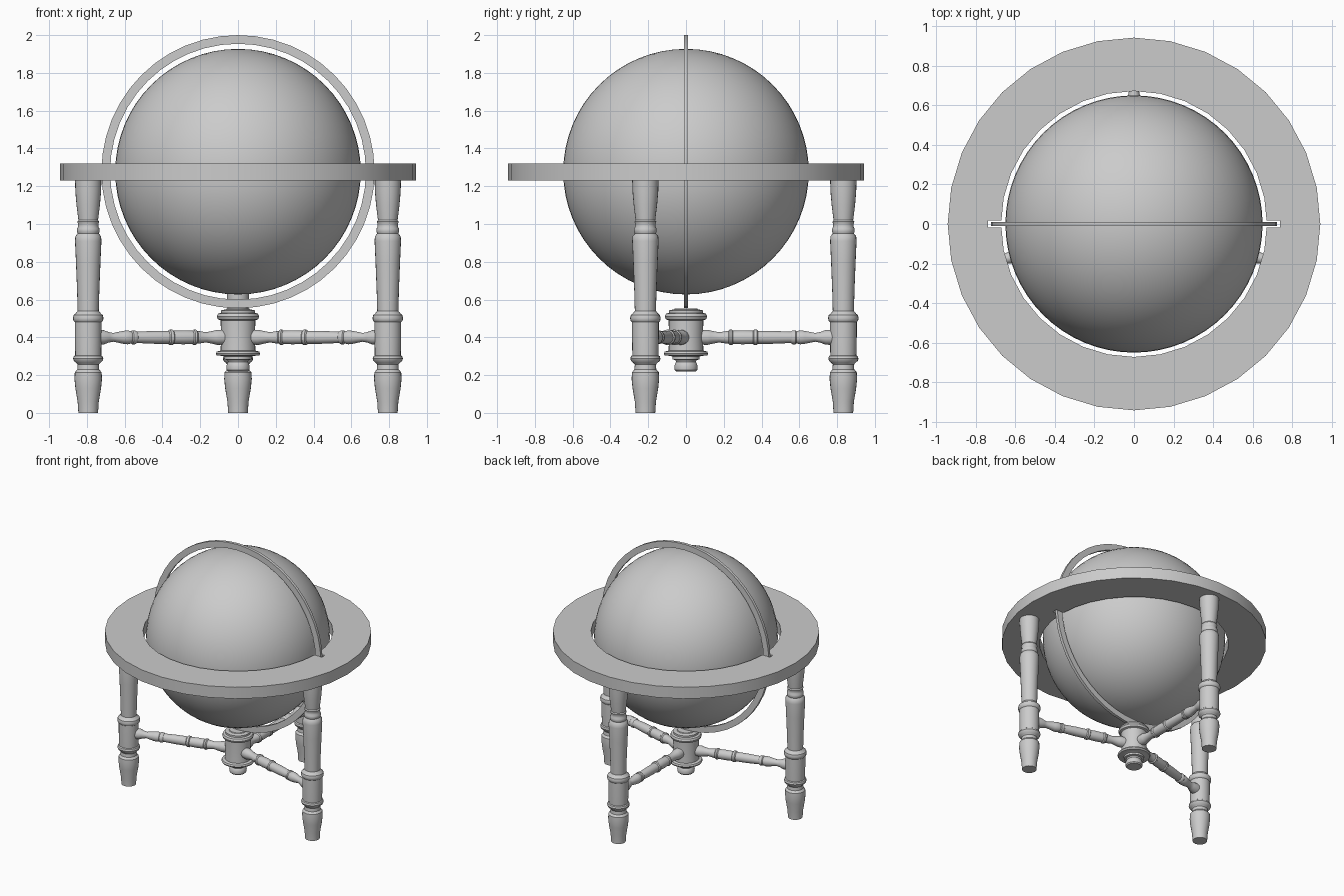
import bpy, math
from mathutils import Vector

if "Cube" in bpy.data.objects:
    bpy.data.objects.remove(bpy.data.objects["Cube"])


def finish(obj, angle=35):
    bpy.ops.object.select_all(action='DESELECT')
    obj.select_set(True)
    bpy.context.view_layer.objects.active = obj
    bpy.ops.object.shade_smooth_by_angle(angle=math.radians(angle))
    return obj


def lathe(name, profile, seg=24, closed=False):
    """Revolve (radius, z) points about z; cap the ends, or close the loop."""
    n = len(profile)
    verts = [(r * math.cos(2 * math.pi * k / seg), r * math.sin(2 * math.pi * k / seg), z)
             for r, z in profile for k in range(seg)]
    faces = []
    for i in range(n if closed else n - 1):
        a, b = i * seg, ((i + 1) % n) * seg
        for k in range(seg):
            m = (k + 1) % seg
            faces.append((a + k, a + m, b + m, b + k))
    if not closed:
        faces.append(tuple(reversed(range(seg))))
        faces.append(tuple(range((n - 1) * seg, n * seg)))
    mesh = bpy.data.meshes.new(name)
    mesh.from_pydata(verts, [], faces)
    obj = bpy.data.objects.new(name, mesh)
    bpy.context.collection.objects.link(obj)
    return obj


def band(name, r_in, r_out, z0, z1, seg):
    return lathe(name, [(r_in, z0), (r_out, z0), (r_out, z1), (r_in, z1)], seg, True)


CENTRE = 1.277

# Globe
bpy.ops.mesh.primitive_uv_sphere_add(segments=64, ring_count=32, radius=0.65,
                                     location=(0, 0, CENTRE))
globe = bpy.context.object
globe.name = "globe"
finish(globe, 60)

# Upright meridian ring around the globe
meridian = band("meridian_ring", 0.677, 0.723, -0.011, 0.011, 48)
meridian.rotation_euler.x = math.pi / 2
meridian.location.z = CENTRE
finish(meridian)

# Flat horizon ring with two slots for the meridian
horizon = band("horizon_ring", 0.672, 0.942, 1.23, 1.32, 32)
for side in (-1, 1):
    bpy.ops.mesh.primitive_cube_add(size=1, location=(side * 0.687, 0, 1.275))
    cutter = bpy.context.object
    cutter.name = "slot_cutter"
    cutter.scale = (0.1, 0.036, 0.3)
    cutter.hide_render = True
    mod = horizon.modifiers.new("slot", 'BOOLEAN')
    mod.operation = 'DIFFERENCE'
    mod.solver = 'EXACT'
    mod.object = cutter
    bpy.context.view_layer.objects.active = horizon
    bpy.ops.object.modifier_apply(modifier=mod.name)
    bpy.data.objects.remove(cutter)
finish(horizon)

# Turned profiles (radius, height or length)
LEG = [(.052, 0), (.056, .06), (.068, .13), (.073, .18), (.071, .215), (.058, .23),
       (.056, .255), (.064, .265), (.076, .275), (.08, .287), (.076, .30), (.069, .305),
       (.071, .40), (.071, .48), (.078, .487), (.081, .502), (.077, .518), (.068, .525),
       (.056, .54), (.059, .65), (.065, .80), (.07, .91), (.068, .935), (.056, .95),
       (.060, .96), (.060, .975), (.054, .985), (.054, 1.0), (.058, 1.012), (.052, 1.02),
       (.062, 1.10), (.068, 1.17), (.070, 1.235)]
HUB = [(.052, .22), (.060, .228), (.062, .245), (.057, .262), (.052, .27), (.056, .28),
       (.072, .283), (.072, .298), (.085, .302), (.112, .304), (.117, .314), (.112, .325),
       (.092, .33), (.09, .40), (.092, .49), (.106, .495), (.112, .51), (.106, .525),
       (.09, .53), (.09, .543), (.063, .548), (.06, .553)]
STRETCHER = [(.038, .06), (.040, .115), (.036, .13), (.027, .175), (.033, .215),
             (.034, .225), (.041, .232), (.041, .243), (.035, .25), (.037, .30),
             (.035, .355), (.041, .36), (.041, .375), (.034, .382), (.034, .46),
             (.030, .555), (.037, .565), (.037, .58), (.032, .586), (.037, .605),
             (.034, .63), (.023, .685), (.028, .71), (.039, .74), (.040, .79)]

# Central hub
finish(lathe("central_hub", HUB, 32))

# Three legs, each tied to the hub by a turned stretcher
for label, x, y in (("left", -.793, -.215), ("right", .793, -.215), ("back", 0, .833)):
    leg = lathe(label + "_leg", LEG, 24)
    leg.location = (x, y, 0)
    finish(leg)
    bar = lathe(label + "_stretcher", STRETCHER, 20)
    bar.rotation_euler = Vector((x, y, 0)).to_track_quat('Z', 'Y').to_euler()
    bar.location.z = 0.40
    finish(bar)
